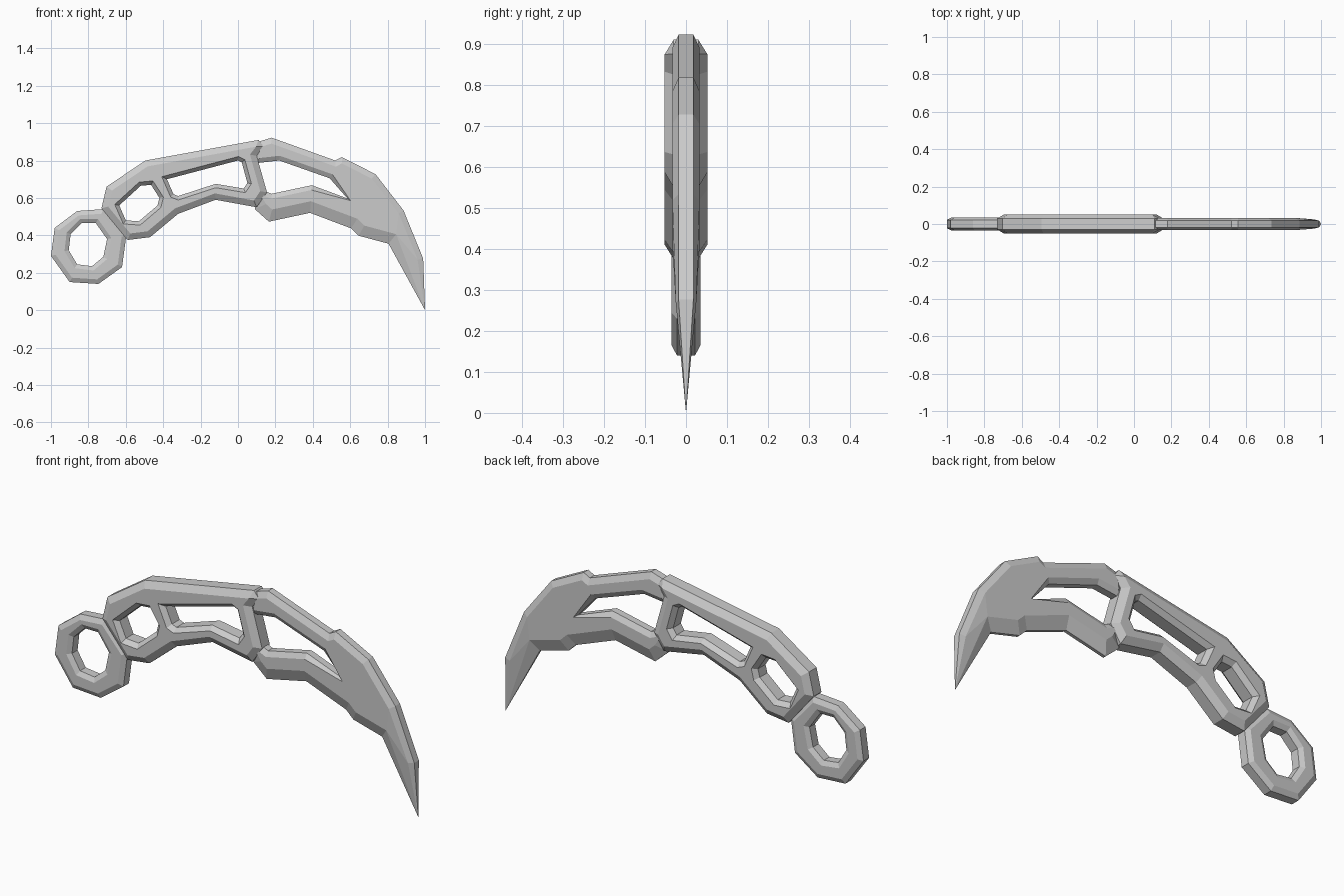
import bpy, bmesh
from mathutils import Vector

if "Cube" in bpy.data.objects:
    bpy.data.objects.remove(bpy.data.objects["Cube"])


def plate(name, half, loops):
    """Chamfered plate. Each loop point is (x, z, rim half-width, bevel inset);
    the first loop is the outline, the others are windows."""
    bm = bmesh.new()
    for k, pts in enumerate(loops):
        area = sum(a[0] * b[1] - b[0] * a[1] for a, b in zip(pts, pts[1:] + pts[:1]))
        if (area > 0) != (k == 0):
            pts = pts[::-1]
        n = len(pts)
        rings = []
        for i, (x, z, rim, inset) in enumerate(pts):
            p = Vector((x, z))
            d1 = (p - Vector(pts[i - 1][:2])).normalized()
            d2 = (Vector(pts[(i + 1) % n][:2]) - p).normalized()
            n1, n2 = Vector((-d1.y, d1.x)), Vector((-d2.y, d2.x))
            q = p + (n1 + n2) / max(1 + n1.dot(n2), 0.6) * inset
            h = half if inset > 0 else rim
            if inset > 0 and z < 0.3 and x > 0.9:
                h = 0.025
            rings.append([bm.verts.new(c) for c in (
                (q.x, -h, q.y), (x, -rim, z), (x, rim, z), (q.x, h, q.y))])
        for a, b in zip(rings, rings[1:] + rings[:1]):
            for j in range(3):
                bm.faces.new((a[j], b[j], b[j + 1], a[j + 1]))
    bmesh.ops.remove_doubles(bm, verts=bm.verts, dist=1e-5)
    for s in (-1, 1):
        edges = [e for e in bm.edges if e.is_boundary
                 and s * (e.verts[0].co.y + e.verts[1].co.y) > 0]
        bmesh.ops.triangle_fill(bm, edges=edges, use_beauty=True, normal=(0, s, 0))
    bmesh.ops.recalc_face_normals(bm, faces=bm.faces)
    mesh = bpy.data.meshes.new(name)
    bm.to_mesh(mesh)
    bm.free()
    ob = bpy.data.objects.new(name, mesh)
    bpy.context.collection.objects.link(ob)
    return ob


def even(points, rim, inset):
    return [(x, z, rim, inset) for x, z in points]


# Finger ring
plate("finger_ring", 0.035, [
    even([(-.72, .54), (-.597, .40), (-.62, .23), (-.746, .14),
          (-.90, .15), (-1, .29), (-.98, .44), (-.86, .53)], .022, .024),
    even([(-.76, .465), (-.70, .38), (-.72, .285), (-.78, .235),
          (-.86, .245), (-.905, .32), (-.895, .405), (-.835, .465)], .022, .022)])

# Handle frame with two windows
plate("handle", 0.052, [
    even([(-.703, .66), (-.495, .80), (.11, .91), (.137, .875), (.10, .825),
          (.155, .63), (.10, .55), (-.12, .59), (-.32, .515), (-.47, .39),
          (-.59, .375), (-.73, .545)], .03, .033),
    even([(-.635, .56), (-.52, .665), (-.465, .67), (-.42, .60),
          (-.43, .56), (-.53, .475), (-.60, .48)], .03, .02),
    even([(-.38, .70), (0, .80), (.02, .79), (.05, .68), (.03, .65),
          (-.12, .675), (-.32, .61), (-.345, .62)], .03, .02)])

# Curved blade: spine, tip, cutting edge, then the open slot between the arms
spine = even([(.09, .895), (.18, .922), (.52, .80), (.555, .818), (.735, .727),
              (.885, .533), (.99, .276)], .018, .03)
tip = [(1, 0, 0, 0)]
edge = even([(.805, .355), (.645, .398), (.605, .437), (.385, .52),
             (.165, .473), (.09, .54)], .008, .06)
slot = even([(.09, .66), (.18, .622), (.395, .668), (.585, .597),
             (.49, .705), (.22, .80), (.09, .785)], .018, .025)
plate("blade", 0.033, [spine + tip + edge + slot])
